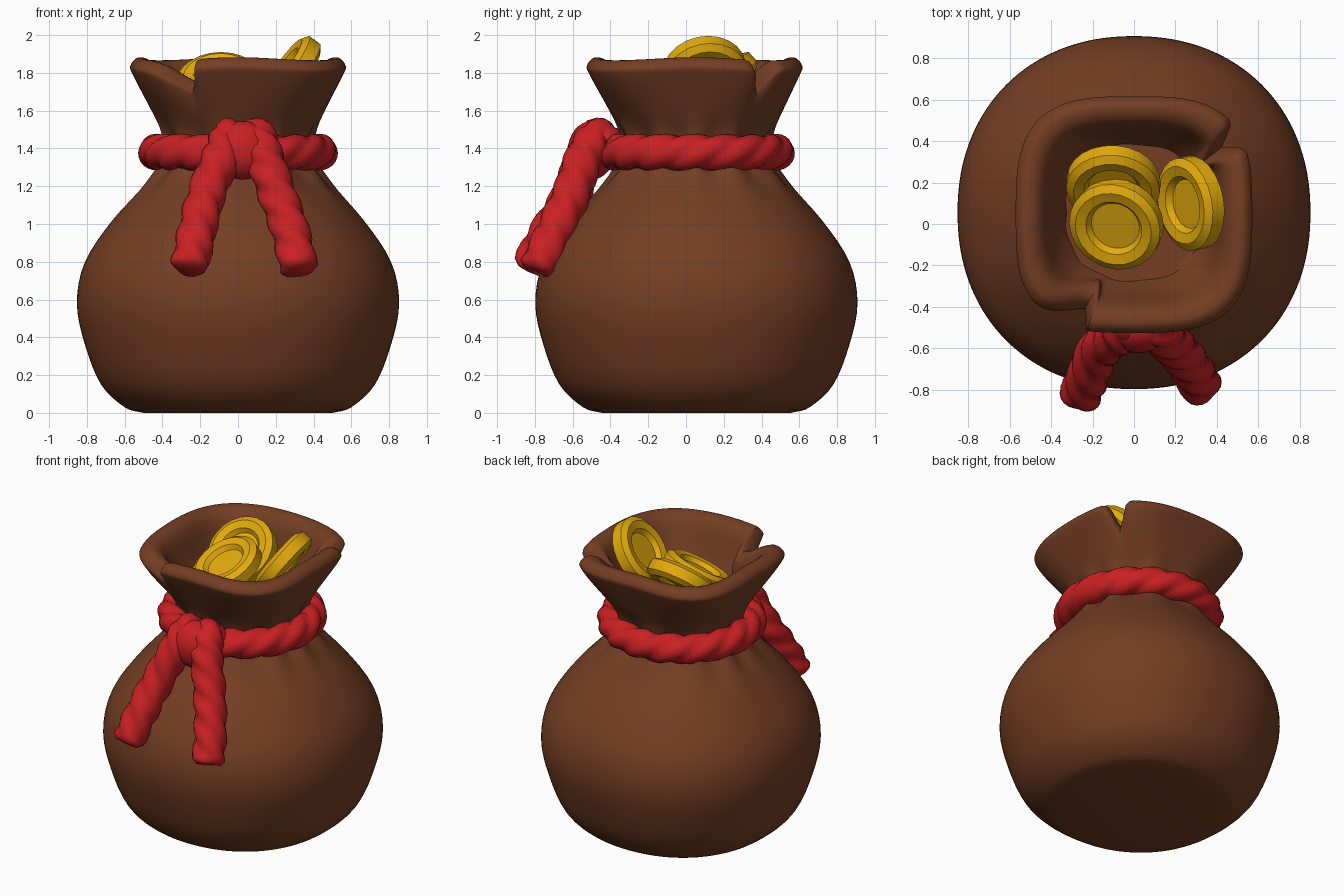
import bpy, math
from mathutils import Vector

if "Cube" in bpy.data.objects:
    bpy.data.objects.remove(bpy.data.objects["Cube"])

CY = 0.055  # bag axis in y


def material(name, rgb):
    m = bpy.data.materials.new(name)
    m.diffuse_color = (*rgb, 1)
    m.use_nodes = True
    m.node_tree.nodes["Principled BSDF"].inputs["Base Color"].default_value = m.diffuse_color
    return m


BROWN = material("brown cloth", (0.175, 0.048, 0.017))
RED = material("red rope", (0.59, 0.015, 0.017))
GOLD = material("gold", (0.78, 0.41, 0.004))


def loft(name, rings, mat, closed=False, angle=40):
    """Skin a list of equally sized rings; cap the ends unless closed."""
    n, k = len(rings[0]), len(rings)
    verts = [v for ring in rings for v in ring]
    faces = []
    for i in range(k if closed else k - 1):
        a, b = i * n, ((i + 1) % k) * n
        faces += [(a + j, a + (j + 1) % n, b + (j + 1) % n, b + j) for j in range(n)]
    if not closed:
        faces += [tuple(reversed(range(n))), tuple(range((k - 1) * n, k * n))]
    me = bpy.data.meshes.new(name)
    me.from_pydata(verts, [], faces)
    me.materials.append(mat)
    ob = bpy.data.objects.new(name, me)
    bpy.context.collection.objects.link(ob)
    bpy.ops.object.select_all(action='DESELECT')
    ob.select_set(True)
    bpy.context.view_layer.objects.active = ob
    bpy.ops.object.mode_set(mode='EDIT')
    bpy.ops.mesh.select_all(action='SELECT')
    bpy.ops.mesh.normals_make_consistent(inside=False)
    bpy.ops.object.mode_set(mode='OBJECT')
    bpy.ops.object.shade_smooth_by_angle(angle=math.radians(angle))
    return ob


def spline(pts, steps):
    """Catmull-Rom samples through the points."""
    p = [Vector(q) for q in pts]
    p = [2 * p[0] - p[1]] + p + [2 * p[-1] - p[-2]]
    out = []
    for i in range(1, len(p) - 2):
        for s in range(steps):
            t = s / steps
            a, b, c, d = p[i - 1:i + 3]
            out.append(0.5 * (2 * b + (c - a) * t + (2 * a - 5 * b + 4 * c - d) * t ** 2
                              + (3 * b - a - 3 * c + d) * t ** 3))
    return out + [p[-2]]


def ramp(a, b, x):
    t = min(1, max(0, (x - a) / (b - a)))
    return t * t * (3 - 2 * t)


# Bag: round body, gathered neck, squarish rim with two folds
NOTCHES = [(math.atan2(-0.50, -0.25), 0.24, 0.04), (math.atan2(0.34, 0.44), 0.08, 0.06)]


def fold(th):
    d = 0
    for t0, before, after in NOTCHES:
        a = (th - t0 + math.pi) % (2 * math.pi) - math.pi
        d = max(d, math.exp(-(a / (before if a < 0 else after)) ** 2))
    return d


def bag_point(r, z, th):
    c, s = math.cos(th), math.sin(th)
    n = 2.15 + 1.05 * ramp(1.45, 1.8, z)
    R = r / (abs(c) ** n + abs(s) ** n) ** (1 / n)
    width = 0.18 if z < 1.38 else 0.13
    pleat = math.exp(-((z - 1.38) / width) ** 2)
    R += 0.024 * pleat * math.cos(11 * th + 1.2 * math.sin(2 * th))
    w = ramp(1.52, 1.85, z)
    d = w * fold(th)
    return (R - 0.11 * d) * c, CY - 0.01 * w + (R - 0.11 * d) * s, z - 0.12 * d + 0.008 * w * math.cos(4 * th)


profile = [(0.5, 0), (0.6, 0.03), (0.725, 0.15), (0.81, 0.36), (0.853, 0.58), (0.81, 0.8),
           (0.665, 1.02), (0.485, 1.22), (0.385, 1.36), (0.4, 1.48), (0.47, 1.62),
           (0.555, 1.78), (0.57, 1.83), (0.53, 1.873), (0.47, 1.86), (0.425, 1.8),
           (0.38, 1.67), (0.33, 1.56)]
N = 144
loft("bag", [[bag_point(max(p.x, 0.01), max(p.y, 0), 2 * math.pi * j / N) for j in range(N)]
             for p in spline(profile, 4)], BROWN, angle=55)


# Twisted rope pieces
def rope(name, path, radius, turns, closed=False):
    m, side = len(path), 24
    rings, up = [], None
    for i, p in enumerate(path):
        a = path[(i - 1) % m] if closed or i else p
        b = path[(i + 1) % m] if closed or i < m - 1 else p
        t = (b - a).normalized()
        up = Vector((0, 0, 1)) if closed else (up or Vector((1, 0, 0)))
        up = (up - t * up.dot(t)).normalized()
        v = t.cross(up)
        end = 1 if closed or 0 < i < m - 1 else 0.75
        ring = []
        for j in range(side):
            f = 2 * math.pi * j / side
            lobe = abs(math.cos(1.5 * f + math.pi * turns * i / (m if closed else m - 1)))
            r = radius * end * (0.83 + 0.2 * lobe)
            ring.append(p + up * (r * math.cos(f)) + v * (r * math.sin(f)))
        rings.append(ring)
    return loft(name, rings, RED, closed, 60)


M = 128
rope("neck_rope", [Vector((0.433 * math.cos(2 * math.pi * i / M),
                           CY - 0.01 + 0.435 * math.sin(2 * math.pi * i / M), 1.38))
                   for i in range(M)], 0.095, 16, True)
rope("left_rope_tail", spline([(-0.04, -0.42, 1.42), (-0.05, -0.47, 1.455), (-0.09, -0.54, 1.35),
                               (-0.17, -0.61, 1.15), (-0.22, -0.73, 0.95), (-0.26, -0.83, 0.76)], 9),
     0.104, 7)
rope("right_rope_tail", spline([(0.08, -0.42, 1.42), (0.1, -0.47, 1.455), (0.14, -0.54, 1.35),
                                (0.21, -0.61, 1.15), (0.28, -0.7, 0.95), (0.325, -0.79, 0.75)], 9),
     0.104, 7)

# Knot core
bpy.ops.mesh.primitive_uv_sphere_add(segments=24, ring_count=16, radius=1, location=(0.025, -0.5, 1.39))
knot = bpy.context.object
knot.name = "rope_knot"
knot.scale = (0.15, 0.125, 0.155)
knot.data.materials.append(RED)
bpy.ops.object.shade_smooth_by_angle(angle=math.radians(60))


# Coins with raised rims
def coin(name, centre, normal):
    prof = [(0.12, 0.02), (0.14, 0.05), (0.19, 0.06), (0.227, 0.035),
            (0.227, -0.035), (0.19, -0.06), (0.14, -0.05), (0.12, -0.02)]
    rings = [[(r * math.cos(2 * math.pi * j / 24), r * math.sin(2 * math.pi * j / 24), z)
              for j in range(24)] for r, z in prof]
    ob = loft(name, rings, GOLD, angle=40)
    ob.location = centre
    ob.rotation_euler = Vector(normal).to_track_quat('Z', 'Y').to_euler()


coin("back_coin", (-0.1, 0.19, 1.73), (-0.05, -0.68, 0.73))
coin("front_coin", (-0.085, 0.0, 1.71), (-0.25, -0.42, 0.87))
coin("right_coin", (0.275, 0.1, 1.79), (-0.8, -0.15, 0.57))
